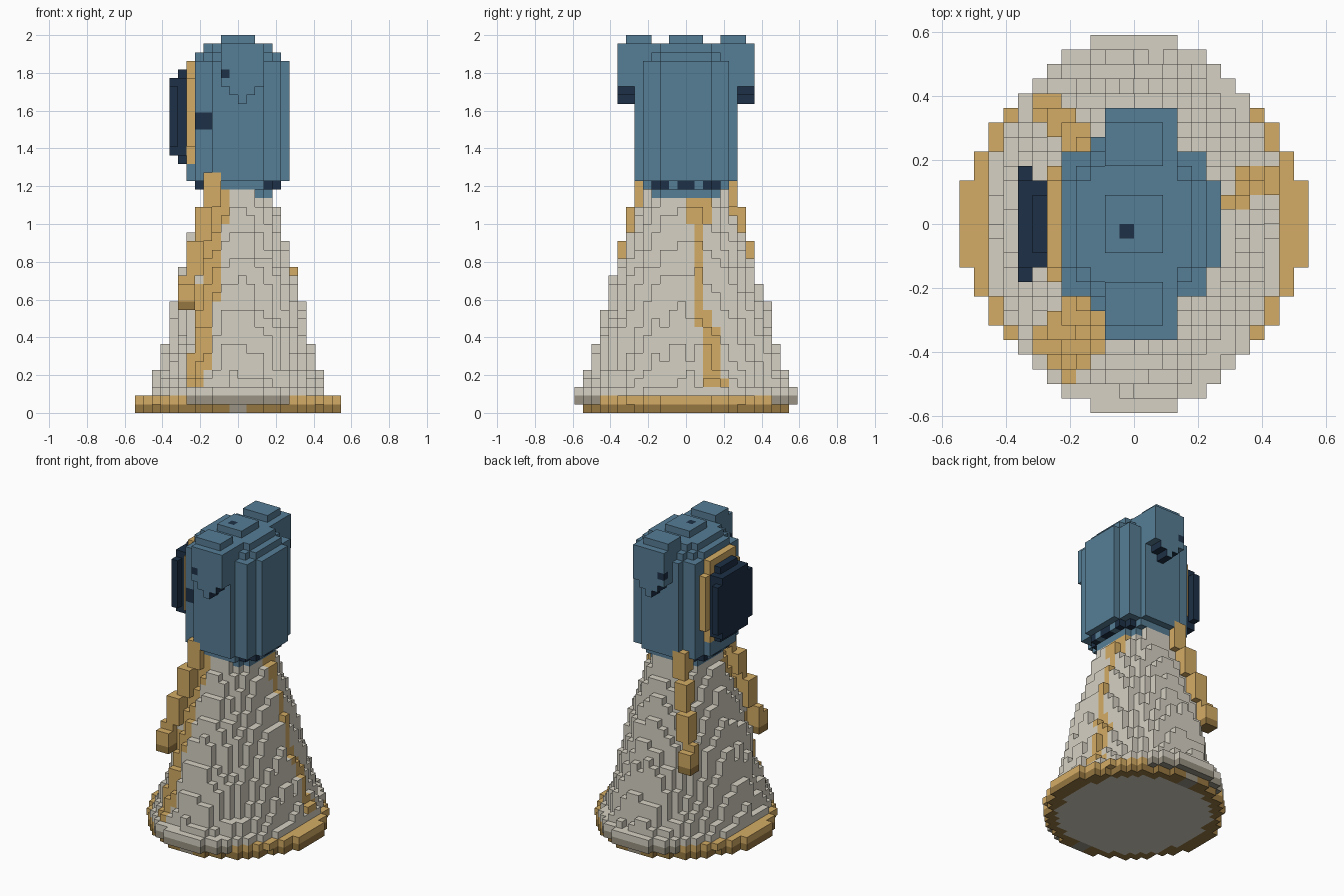
import bpy, bmesh, math, random

if "Cube" in bpy.data.objects:
    bpy.data.objects.remove(bpy.data.objects["Cube"])
random.seed(4)
N = 22                      # blocks per unit
U = 1 / N


def material(name, rgb):
    lin = [((c / 255 + 0.055) / 1.055) ** 2.4 for c in rgb] + [1]
    m = bpy.data.materials.new(name)
    m.use_nodes = True
    m.diffuse_color = lin
    m.node_tree.nodes["Principled BSDF"].inputs["Base Color"].default_value = lin
    return m


MATS = {
    "blue": material("steel blue", (86, 125, 149)),
    "navy": material("dark navy", (29, 48, 70)),
    "gold": material("brass", (212, 172, 101)),
    "brown": material("dark brass", (150, 119, 65)),
    "stone": material("warm grey", (214, 209, 195)),
    "taupe": material("taupe", (152, 146, 130)),
}


def lerp_path(path, z):
    """Interpolate a list of (z, a, b...) points ordered by rising z."""
    z = min(max(z, path[0][0]), path[-1][0])
    for p, q in zip(path, path[1:]):
        if z <= q[0]:
            t = (z - p[0]) / (q[0] - p[0])
            return [a + (b - a) * t for a, b in zip(p[1:], q[1:])]


def ellipse(x, y, a, b, power=2):
    return abs(x / a) ** power + abs(y / b) ** power


# ---- shape rules: each returns a colour for a block centre, or None ----
BELL = [(0.15, 0.445, 0.545), (0.25, 0.41, 0.51), (0.65, 0.325, 0.405),
        (1.05, 0.22, 0.26), (1.16, 0.175, 0.235)]
ROUGH = {(i, j): random.uniform(0.92, 1.05) for i in range(-14, 14) for j in range(-14, 14)}


def in_bell(x, y, z):
    if not 2 * U < z < 26 * U:
        return False
    if z < 3 * U:           # flared lip
        return ellipse(x, y, 0.55, 0.6, 1.7) < 1 and ellipse(x, y, 0.46, 0.62) < 1
    a, b = lerp_path(BELL, z)
    return ellipse(x, y, a, b) < ROUGH[math.floor(x * N), math.floor(y * N)]


def nozzle_bell(x, y, z):
    return "stone" if in_bell(x, y, z) else None


def base_rim(x, y, z):
    if z > 2 * U:
        return None
    if z > U:
        if ellipse(x, y, 0.55, 0.6, 1.7) < 1:
            return "gold" if abs(x) > 0.27 else "taupe"
        return None
    if ellipse(x, y, 0.55, 0.56, 1.7) < 1:
        if ellipse(x, y, 0.54, 0.55) < 0.72:
            return "stone"
        return "taupe" if abs(x) < U else "brown"


def outer_pipe(side):
    def rule(x, y, z):
        if not 0.55 < z < 1.27:
            return None
        cx, cy = lerp_path([(0.6, -0.275, 0.37), (1.2, -0.137, 0.23)], z)
        if abs(x - cx) < 0.046 and abs(y * side - cy) < 0.04:
            return "brown" if z < 0.58 else "gold"
    return rule


def front_strip(x, y, z):
    cx, = lerp_path([(0.15, -0.22), (0.55, -0.17), (1.15, -0.1)], z)
    if z > 0.14 and y < 0 and abs(x - cx) < 0.05 and in_bell(x, y, z):
        return "gold"


def left_strip(x, y, z):
    cy, = lerp_path([(0.15, 0.16), (0.4, 0.135), (0.55, 0.07), (1.1, 0.07)], z)
    half = 0.07 if z > 1 else 0.04 if z > 0.5 else 0.047
    if z > 0.14 and x > 0 and abs(y - cy) < half and in_bell(x, y, z):
        return "gold"


def head(x, y, z):
    if not 25 * U < z < 2:
        return None
    if z > 43 * U:
        if max(abs(x), abs(y)) < 0.09:
            return "navy" if -U < x < 0 and -U < y < 0 else "blue"
        return None
    r = 0.293
    if z < 26 * U or z > 42 * U:
        r = 0.2
    elif z < 27 * U or z > 41 * U:
        r = 0.25
    if math.hypot(x, y) < r:
        low_edge = 26 * U < z < 27 * U and abs(x) > 0.13 and not U < abs(y) < 0.1
        spot = y < -0.2 and -0.23 < x < -0.14 and 1.5 < z < 1.6
        return "navy" if low_edge or spot else "blue"


def lug(side):
    def rule(x, y, z):
        d = y * side
        if z > 43 * U:
            return "blue" if abs(x) < 0.09 and 0.18 < d < 0.32 else None
        # Rounded lower end, centred one half block off the axis
        half = 0.12 if z > 38 * U else 0.07 if z > 37 * U else 0.03
        if z > 36 * U and 0.13 < d < 0.364 and abs(x - U / 2) < half:
            spot = x < -U and 39 * U < z < 40 * U and d > 0.32
            return "navy" if z < 38 * U or spot else "blue"
    return rule


def disc(x_low, x_high, half_y, half_z, mid_z, colour):
    def rule(x, y, z):
        dy, dz = abs(y) / half_y, abs(z - mid_z) / half_z
        if x_low < x < x_high and dy < 1 and dz < 1 and dy + dz < 1.6:
            return colour
    return rule


# ---- parts in order of priority: a block belongs to the first that claims it
PARTS = [
    ("side_disc_outer", disc(-8 * U, -7 * U, 4 * U, 0.205, 1.568, "navy")),
    ("side_disc_inner", disc(-7 * U, -6 * U, 3 * U, 0.25, 1.568, "navy")),
    ("side_disc_collar", disc(-6 * U, -5 * U, 4 * U, 0.273, 1.59, "gold")),
    ("front_lug", lug(-1)),
    ("rear_lug", lug(1)),
    ("front_pipe", outer_pipe(-1)),
    ("rear_pipe", outer_pipe(1)),
    ("pump_head", head),
    ("front_strip", front_strip),
    ("left_strip", left_strip),
    ("nozzle_bell", nozzle_bell),
    ("base_rim", base_rim),
]

blocks = {}
for i in range(-13, 13):
    for j in range(-13, 13):
        for k in range(2 * N):
            for name, rule in PARTS:
                colour = rule((i + 0.5) * U, (j + 0.5) * U, (k + 0.5) * U)
                if colour:
                    blocks[i, j, k] = (name, colour)
                    break


def build(part):
    """Mesh the outward faces of all blocks of one part."""
    bm = bmesh.new()
    mesh = bpy.data.meshes.new(part)
    slots, verts = [], {}

    def vert(p):
        if p not in verts:
            verts[p] = bm.verts.new([c * U for c in p])
        return verts[p]

    def slot(colour):
        if colour not in slots:
            slots.append(colour)
            mesh.materials.append(MATS[colour])
        return slots.index(colour)

    for cell, (name, colour) in blocks.items():
        if name != part:
            continue
        for axis in range(3):
            # Lower lug ends are dark on their sides, blue on the end faces
            blue_end = axis == 1 and "lug" in part and cell[2] < 38
            for step in (0, 1):
                near = list(cell)
                near[axis] += 2 * step - 1
                if tuple(near) in blocks:
                    continue
                ring = []
                for s, t in ((0, 0), (1, 0), (1, 1), (0, 1)):
                    p = list(cell)
                    p[axis] += step
                    p[(axis + 1) % 3] += s
                    p[(axis + 2) % 3] += t
                    ring.append(vert(tuple(p)))
                face = bm.faces.new(ring if step else ring[::-1])
                face.material_index = slot("blue" if blue_end else colour)
    bm.to_mesh(mesh)
    bm.free()
    bpy.context.collection.objects.link(bpy.data.objects.new(part, mesh))


for part_name, _ in PARTS:
    build(part_name)
